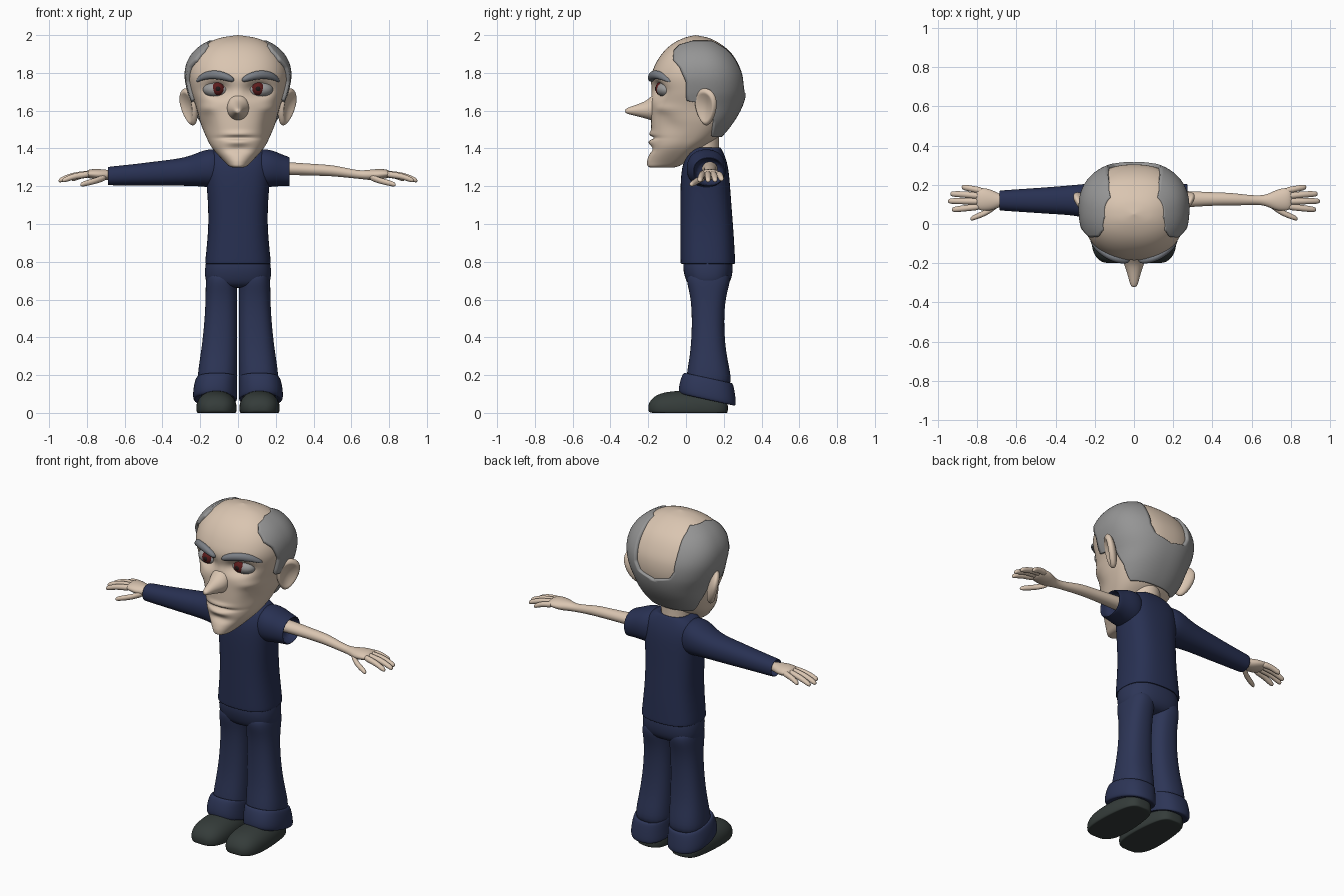
import bpy, bmesh, math
from mathutils import Vector, Matrix, Euler


def mat(name, *rgb):
    m = bpy.data.materials.new(name)
    m.diffuse_color = (*rgb, 1)
    return m


SKIN = mat("skin", .70, .56, .44)
HAIR = mat("grey hair", .30, .30, .30)
BROW = mat("brow grey", .20, .215, .24)
SHIRT = mat("navy shirt", .021, .030, .085)
PANTS = mat("navy trousers", .026, .036, .095)
SHOE = mat("dark shoe", .035, .045, .042)
EYE = mat("eye grey", .33, .33, .33)
IRIS = mat("iris red", .11, .012, .012)
PUPIL = mat("pupil black", .015, .01, .01)


def finish(name, bm, material, mirror=False, subsurf=0, thick=0):
    bmesh.ops.recalc_face_normals(bm, faces=bm.faces)
    for f in bm.faces:
        f.smooth = True
    me = bpy.data.meshes.new(name)
    bm.to_mesh(me)
    bm.free()
    me.materials.append(material)
    ob = bpy.data.objects.new(name, me)
    bpy.context.collection.objects.link(ob)
    if mirror:
        ob.modifiers.new("mirror", 'MIRROR')
    if thick:
        ob.modifiers.new("thickness", 'SOLIDIFY').thickness = thick
    if subsurf:
        s = ob.modifiers.new("smooth", 'SUBSURF')
        s.levels = s.render_levels = subsurf
    return ob


def spow(v, p):
    return math.copysign(abs(v) ** p, v)


def ring(axis, c, a, b, n=2.2, seg=20):
    """Superellipse of half sizes a, b around c, square to the axis."""
    pts = []
    for i in range(seg):
        t = 2 * math.pi * i / seg
        u, v = a * spow(math.cos(t), 2 / n), b * spow(math.sin(t), 2 / n)
        pts.append(Vector(c) + Vector({'x': (0, u, v), 'y': (u, 0, v), 'z': (u, v, 0)}[axis]))
    return pts


def grid(rows, closed=True, caps=True):
    bm = bmesh.new()
    vs = [[bm.verts.new(p) for p in r] for r in rows]
    m = len(rows[0])
    for a, b in zip(vs, vs[1:]):
        for i in range(m if closed else m - 1):
            j = (i + 1) % m
            bm.faces.new((a[i], a[j], b[j], b[i]))
    if closed and caps:
        bm.faces.new(vs[0])
        bm.faces.new(vs[-1])
    return bm


def loft(name, rows, material, mirror=False, subsurf=2):
    return finish(name, grid(rows), material, mirror, subsurf)


def box_ring(z, x0, x1, y0, y1, n=2.4, tilt=0):
    r = ring('z', ((x0 + x1) / 2, (y0 + y1) / 2, z), (x1 - x0) / 2, (y1 - y0) / 2, n)
    for p in r:
        p.z -= tilt * (p.y - .11)
    return r


def ball(name, c, size, material):
    bm = bmesh.new()
    bmesh.ops.create_uvsphere(bm, u_segments=32, v_segments=20, radius=1,
                              matrix=Matrix.Translation(c) @ Matrix.Diagonal((*size, 1)))
    return finish(name, bm, material, True)


# Head surface: height, half width, y of widest point, front y, back y
HEAD = [(1.30, 0, -.13, -.15, -.11), (1.302, .038, -.13, -.195, -.05), (1.33, .072, -.08, -.2, .0),
        (1.40, .135, -.02, -.19, .09), (1.46, .168, .03, -.185, .17), (1.54, .2, .06, -.185, .235),
        (1.62, .222, .07, -.185, .28), (1.70, .25, .08, -.185, .302), (1.78, .265, .08, -.185, .3),
        (1.85, .255, .08, -.16, .275), (1.91, .22, .075, -.12, .235), (1.955, .165, .065, -.07, .18),
        (1.985, .095, .055, -.01, .12), (2.0, 0, .05, .05, .05)]
N = 2.3


def head_key(s):
    i = min(int(s), len(HEAD) - 2)
    t = s - i
    k = [HEAD[max(0, min(len(HEAD) - 1, i + d))] for d in (-1, 0, 1, 2)]
    return [b + .5 * t * (c - a + t * (2 * a - 5 * b + 4 * c - d + t * (3 * (b - c) + d - a)))
            for a, b, c, d in zip(*k)]


def head_point(key, th, off=0):
    z, w, yc, yf, yb = key
    depth = (yc - yf if math.sin(th) < 0 else yb - yc) + off
    return Vector(((max(w, 0) + off) * spow(math.cos(th), 2 / N),
                   yc + depth * spow(math.sin(th), 2 / N), z))


# Facial relief: |x|, z, spread x, spread z, push back
RELIEF = [(.108, 1.712, .065, .042, .06), (.165, 1.52, .035, .06, .022), (.17, 1.61, .05, .025, -.012),
          (0, 1.456, .085, .008, .018), (0, 1.478, .07, .013, -.010), (0, 1.432, .06, .015, -.012),
          (0, 1.395, .07, .02, .014), (0, 1.33, .04, .03, -.006)]
rows = []
for r in range(131):
    key = head_key(r / 10)
    row = [head_point(key, 2 * math.pi * i / 72) for i in range(72)]
    for p in row:
        f = max(0, min(1, (key[2] - p.y) / .08))
        p.y += f * sum(d * math.exp(-((abs(p.x) - x) / sx) ** 2 - ((p.z - z) / sz) ** 2)
                       for x, z, sx, sz, d in RELIEF)
    rows.append(row)
hb = grid(rows, caps=False)
bmesh.ops.remove_doubles(hb, verts=hb.verts, dist=.0005)
finish("head", hb, SKIN)

# Hair: shell between a front edge (y) and the bald strip (x), by height
EDGE = [(1.45, .14, 0), (1.54, .15, 0), (1.635, .12, 0), (1.65, .005, 0), (1.675, .0, .0), (1.70, .0, .1),
        (1.75, .0, .13), (1.83, -.035, .135), (1.87, -.07, .135), (1.92, -.065, .13),
        (1.95, -.035, .13), (1.975, .05, .12)]


def edge(z):
    for a, b in zip(EDGE, EDGE[1:]):
        if z <= b[0]:
            t = max(0, (z - a[0]) / (b[0] - a[0]))
            return a[1] + t * (b[1] - a[1]), a[2] + t * (b[2] - a[2])
    return EDGE[-1][1:]


rows = []
for r in range(91):
    key = head_key(4 + 7.45 * r / 90)
    z, w, yc, yf, yb = key
    off = .018
    ey, ex = edge(z)
    d = yc - yf if ey < yc else yb - yc
    a0 = math.asin(spow(max(-1, min(1, (ey - yc) / (d + off))), N / 2))
    a1 = math.acos(min(1, ex / (w + off)) ** (N / 2))
    rows.append([head_point(key, a0 + (a1 - a0) * i / 24, off) for i in range(25)])
finish("side_hair", grid(rows, closed=False), HAIR, True, 0, .03)

# Nose, pointing forward
loft("nose", [ring('y', (0, y, z), a, b, 2) for y, z, a, b in
              [(-.14, 1.625, .06, .085), (-.18, 1.615, .06, .068), (-.205, 1.605, .052, .05),
               (-.25, 1.602, .035, .034), (-.295, 1.6, .024, .021), (-.318, 1.598, .015, .013),
               (-.322, 1.598, .006, .005)]], SKIN)

# Eyes and brows
ball("eyeball", (.112, -.10, 1.712), (.074, .056, .044), EYE)
ball("iris", (.106, -.135, 1.716), (.035, .027, .035), IRIS)
ball("pupil", (.106, -.146, 1.716), (.019, .019, .019), PUPIL)
loft("eyebrow", [ring('x', (x, y, z), a, b, 2, 12) for x, y, z, a, b in
                 [(.02, -.18, 1.762, .008, .006), (.032, -.184, 1.767, .02, .018),
                  (.08, -.18, 1.785, .022, .024), (.13, -.163, 1.792, .022, .024),
                  (.18, -.13, 1.785, .022, .021), (.212, -.097, 1.765, .018, .014),
                  (.222, -.085, 1.755, .006, .005)]], BROW, True)

# Ears: flared shells with a hollow outer side
bm = bmesh.new()
bmesh.ops.create_uvsphere(bm, u_segments=40, v_segments=28, radius=1)
turn = Euler((-.1, .2, -.6)).to_matrix()
for v in bm.verts:
    x, y, z = v.co
    if x > 0:
        x -= .95 * max(0, 1 - ((y * y + z * z) ** .5 / .82) ** 2)
    v.co = turn @ Vector((x * .032, y * .064 * (1 + .28 * z), z * .1)) + Vector((.258, .105, 1.62))
finish("ear", bm, SKIN, True)

loft("neck", [ring('z', (0, .09, z), a, a, 2) for z, a in
              [(1.3, .09), (1.38, .085), (1.45, .085), (1.52, .09)]], SKIN)

# Shirt body and its two unequal sleeves
loft("shirt", [box_ring(z, -w, w, f, b, 2.6) for z, w, f, b in
               [(.82, .15, 0, .23), (.79, .165, -.02, .25), (.788, .176, -.03, .262), (.80, .176, -.031, .262),
                (.9, .165, -.031, .257), (1.0, .158, -.031, .25), (1.1, .16, -.031, .242),
                (1.2, .167, -.031, .235), (1.3, .18, -.025, .226), (1.36, .17, 0, .208),
                (1.395, .13, .02, .19), (1.41, .095, .03, .18), (1.4, .08, .04, .17)]], SHIRT)


def sleeve(name, side, keys):
    x, y, z, a, b = keys[-1]
    keys = keys + [(x + .004, y, z, a * .95, b * .95), (x, y, z, a * .88, b * .88), (x - .06, y, z, a * .8, b * .8)]
    loft(name, [ring('x', (side * x, y, z), a, b) for x, y, z, a, b in keys], SHIRT)


TOP = [(.08, .105, 1.29, .09, .1), (.14, .107, 1.296, .108, .104), (.19, .11, 1.293, .103, .096),
       (.23, .115, 1.285, .093, .085)]
sleeve("short_sleeve", 1, TOP + [(.27, .12, 1.277, .086, .079)])
sleeve("long_sleeve", -1, TOP + [(.3, .122, 1.275, .078, .073), (.42, .12, 1.268, .07, .066),
                                 (.56, .12, 1.26, .06, .056), (.685, .12, 1.254, .052, .05)])

# Arms with palms, fingers and thumb
loft("arm", [ring('x', (x, y, z), a, b, 2) for x, y, z, a, b in
             [(.15, .125, 1.295, .045, .04), (.28, .127, 1.293, .042, .034), (.4, .128, 1.287, .034, .031),
              (.5, .127, 1.283, .033, .03), (.58, .122, 1.27, .026, .025), (.65, .122, 1.26, .023, .022),
              (.69, .12, 1.26, .035, .027), (.73, .122, 1.261, .056, .03), (.78, .127, 1.266, .06, .026),
              (.81, .127, 1.264, .05, .016)]], SKIN, True)
FINGERS = {"little_finger": [(.77, .168, 1.265), (.83, .18, 1.257), (.88, .189, 1.236)],
           "ring_finger": [(.78, .142, 1.268), (.87, .151, 1.255), (.938, .154, 1.23)],
           "middle_finger": [(.78, .115, 1.268), (.88, .117, 1.255), (.95, .117, 1.229)],
           "index_finger": [(.78, .09, 1.265), (.865, .08, 1.253), (.93, .073, 1.23)],
           "thumb": [(.695, .1, 1.25), (.755, .058, 1.228), (.835, .026, 1.208)]}
for name, (p, q, e) in FINGERS.items():
    p, q, e = map(Vector, (p, q, e))
    path = [(p, .018), (p.lerp(q, .5), .018), (q, .017), (q.lerp(e, .6), .016), (q.lerp(e, .92), .013), (e, .005)]
    loft(name, [ring('x', c, r, r, 2, 10) for c, r in path], SKIN, True)

# Trousers: hips, legs, slanted turn-ups
loft("hips", [box_ring(z, -w, w, f, b, 2.5) for z, w, f, b in
              [(.85, .15, 0, .23), (.81, .17, -.015, .245), (.76, .178, -.018, .25), (.71, .176, -.005, .243),
               (.68, .165, .01, .225), (.66, .12, .04, .19)]], PANTS)
loft("trouser_leg", [box_ring(z, .003, x, f, b) for z, x, f, b in
                     [(.76, .16, .01, .225), (.70, .172, .0, .238), (.64, .172, .018, .218), (.55, .174, .03, .203),
                      (.42, .184, .03, .203), (.3, .2, .02, .216), (.2, .216, .0, .24),
                      (.12, .216, .0, .24)]], PANTS, True)
loft("turn_up", [box_ring(z, a, x, f, b, 2.4, .22) for z, a, x, f, b in
                 [(.17, .02, .2, .02, .22), (.19, .006, .214, -.004, .242), (.183, .003, .226, -.018, .252),
                  (.13, .003, .238, -.036, .262), (.08, .003, .241, -.042, .268), (.064, .006, .23, -.03, .257),
                  (.085, .03, .2, 0, .22)]], PANTS, True)

# Shoes: rounded uppers cut flat at the ground
rows = []
for y, a, h in [(-.2, .03, .04), (-.19, .06, .065), (-.16, .09, .095), (-.1, .107, .114), (0, .109, .12),
                (.1, .1, .118), (.18, .085, .11), (.212, .06, .085), (.222, .03, .05)]:
    r = ring('y', (.114, y, .025), a, h - .025, 2.2, 24)
    for p in r:
        p.z = max(p.z, 0)
    rows.append(r)
loft("shoe", rows, SHOE, True)
